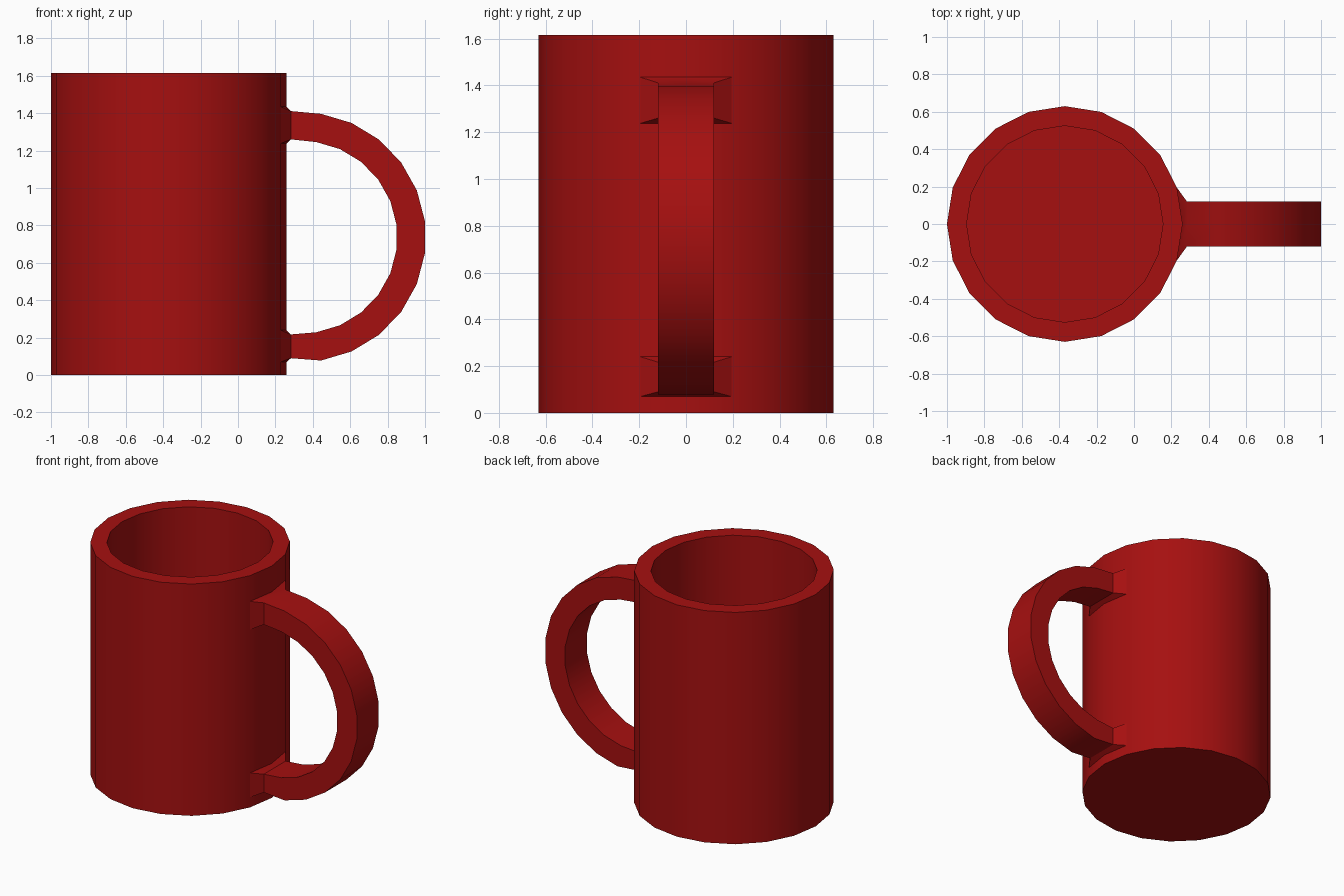
import bpy, bmesh, math

if "Cube" in bpy.data.objects:
    bpy.data.objects.remove(bpy.data.objects["Cube"])

red = bpy.data.materials.new("deep red glaze")
red.diffuse_color = (0.38, 0.005, 0.005, 1)
red.use_nodes = True
red.node_tree.nodes["Principled BSDF"].inputs["Base Color"].default_value = red.diffuse_color

CUP_X, CUP_R, BORE_R, HEIGHT, FLOOR, SIDES = -0.37, 0.63, 0.525, 1.615, 0.1, 20


def finish(bm, name):
    bmesh.ops.recalc_face_normals(bm, faces=bm.faces)
    mesh = bpy.data.meshes.new(name)
    bm.to_mesh(mesh)
    bm.free()
    mesh.materials.append(red)
    obj = bpy.data.objects.new(name, mesh)
    bpy.context.collection.objects.link(obj)
    bpy.ops.object.select_all(action='DESELECT')
    obj.select_set(True)
    bpy.context.view_layer.objects.active = obj
    bpy.ops.object.shade_smooth_by_angle(angle=math.radians(30))


def bridge(bm, loops):
    for a, b in zip(loops, loops[1:]):
        n = len(a)
        for i in range(n):
            j = (i + 1) % n
            bm.faces.new((a[i], a[j], b[j], b[i]))


# Cup: outer wall, rim, inner wall, with floor and base caps
bm = bmesh.new()
rings = []
for r, z in ((CUP_R, 0), (CUP_R, HEIGHT), (BORE_R, HEIGHT), (BORE_R, FLOOR)):
    rings.append([bm.verts.new((CUP_X + r * math.cos(math.tau * i / SIDES),
                                r * math.sin(math.tau * i / SIDES), z))
                  for i in range(SIDES)])
bridge(bm, rings)
bm.faces.new(rings[0])
bm.faces.new(rings[-1])
finish(bm, "cup")

# Handle: flared ends on the cup wall joined by a faceted arc
bm = bmesh.new()
ARC_X, ARC_Z, OUT_R, IN_R, HALF_W = 0.337, 0.737, 0.668, 0.515, 0.12


def section(outer, inner, half_w=HALF_W, dx=0.0):
    """Six-point cross-section; the middle column is pushed out by dx."""
    cols = ((-half_w, 0), (0, dx), (half_w, 0))
    pts = [(outer[0] + d, y, outer[1]) for y, d in cols]
    pts += [(inner[0] + d, y, inner[1]) for y, d in reversed(cols)]
    return [bm.verts.new(p) for p in pts]


flare_w = CUP_R * math.sin(math.tau / SIDES)
flare_x = CUP_X + CUP_R * math.cos(math.tau / SIDES)
bulge = CUP_X + CUP_R - flare_x

loops = [section((flare_x, 1.435), (flare_x, 1.238), flare_w, bulge),
         section((0.283, 1.411), (0.283, 1.26))]
for k in range(12):
    a = math.radians(80.8 - 14.69 * k)
    loops.append(section(*[(ARC_X + r * math.cos(a), ARC_Z + r * math.sin(a))
                           for r in (OUT_R, IN_R)]))
loops += [section((0.283, 0.09), (0.283, 0.217)),
          section((flare_x, 0.07), (flare_x, 0.24), flare_w, bulge)]
bridge(bm, loops)
finish(bm, "handle")
